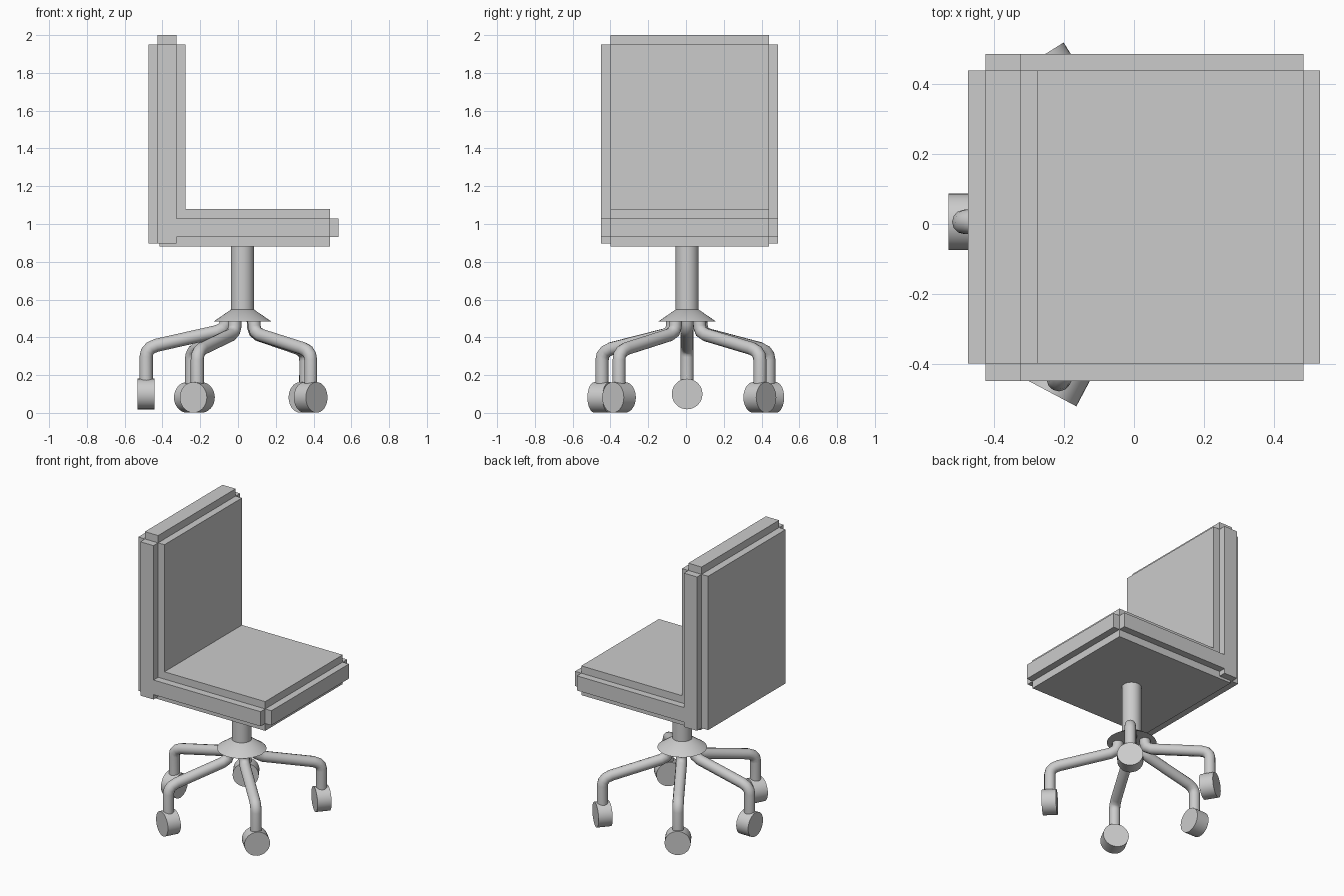
import bpy, bmesh
from math import sin, cos, pi, radians
from mathutils import Matrix, Vector

if "Cube" in bpy.data.objects:
    bpy.data.objects.remove(bpy.data.objects["Cube"])

CX, CY = 0.024, 0.006   # swivel axis


def boxes(name, spans):
    """One mesh made of crossed slabs, each given as (x0,x1,y0,y1,z0,z1)."""
    bm = bmesh.new()
    for x0, x1, y0, y1, z0, z1 in spans:
        m = (Matrix.Translation(((x0 + x1) / 2, (y0 + y1) / 2, (z0 + z1) / 2))
             @ Matrix.Diagonal((x1 - x0, y1 - y0, z1 - z0, 1)))
        bmesh.ops.create_cube(bm, size=1, matrix=m)
    me = bpy.data.meshes.new(name)
    bm.to_mesh(me)
    bm.free()
    ob = bpy.data.objects.new(name, me)
    bpy.context.collection.objects.link(ob)
    return ob


def round_part(name, loc, r1, r2, depth, rot=(0, 0, 0), sides=32):
    bpy.ops.mesh.primitive_cone_add(vertices=sides, radius1=r1, radius2=r2,
                                    depth=depth, location=loc, rotation=rot)
    ob = bpy.context.object
    ob.name = name
    bpy.ops.object.shade_smooth_by_angle(angle=radians(35))
    return ob


# seat cushion: slabs stepped in at every edge
boxes("seat", [
    (-0.415, 0.486, -0.40, 0.439, 0.88, 1.08),
    (-0.325, 0.533, -0.40, 0.439, 0.93, 1.03),
    (-0.325, 0.486, -0.45, 0.487, 0.93, 1.03),
])

# backrest cushion, same stepped construction
boxes("backrest", [
    (-0.475, -0.277, -0.40, 0.439, 0.897, 1.95),
    (-0.425, -0.325, -0.45, 0.487, 0.897, 1.95),
    (-0.425, -0.325, -0.40, 0.439, 0.897, 2.00),
])

# column and flared collar
round_part("column", (CX, CY, 0.71), 0.061, 0.061, 0.36)
round_part("collar", (CX, CY, 0.515), 0.154, 0.061, 0.064)

# leg path as (distance from axis, height)
PATH = [(0.085, 0.50), (0.088, 0.455), (0.100, 0.430), (0.135, 0.412),
        (0.455, 0.340), (0.487, 0.326), (0.505, 0.305), (0.510, 0.28), (0.510, 0.10)]


def leg(i, angle, lift):
    d = Vector((cos(angle), sin(angle), 0))
    cu = bpy.data.curves.new(f"leg_{i}", 'CURVE')
    cu.dimensions = '3D'
    cu.bevel_depth = 0.035
    cu.bevel_resolution = 4
    cu.use_fill_caps = True
    sp = cu.splines.new('POLY')
    sp.points.add(len(PATH) - 1)
    for p, (r, z) in zip(sp.points, PATH):
        p.co = (CX + d.x * r, CY + d.y * r, z + (lift if z < 0.49 else 0), 1)
    sp.use_smooth = True
    ob = bpy.data.objects.new(f"leg_{i}", cu)
    bpy.context.collection.objects.link(ob)
    # caster wheel, axle pointing outwards
    round_part(f"wheel_{i}", (CX + d.x * 0.51, CY + d.y * 0.51, 0.082 + lift),
               0.081, 0.081, 0.09, (0, pi / 2, angle))


# five legs, slightly uneven; the rear one sits a little higher
for i, (deg, lift) in enumerate([(180, 0.018), (242, 0), (315, 0), (49, 0), (122, 0)], 1):
    leg(i, radians(deg), lift)
